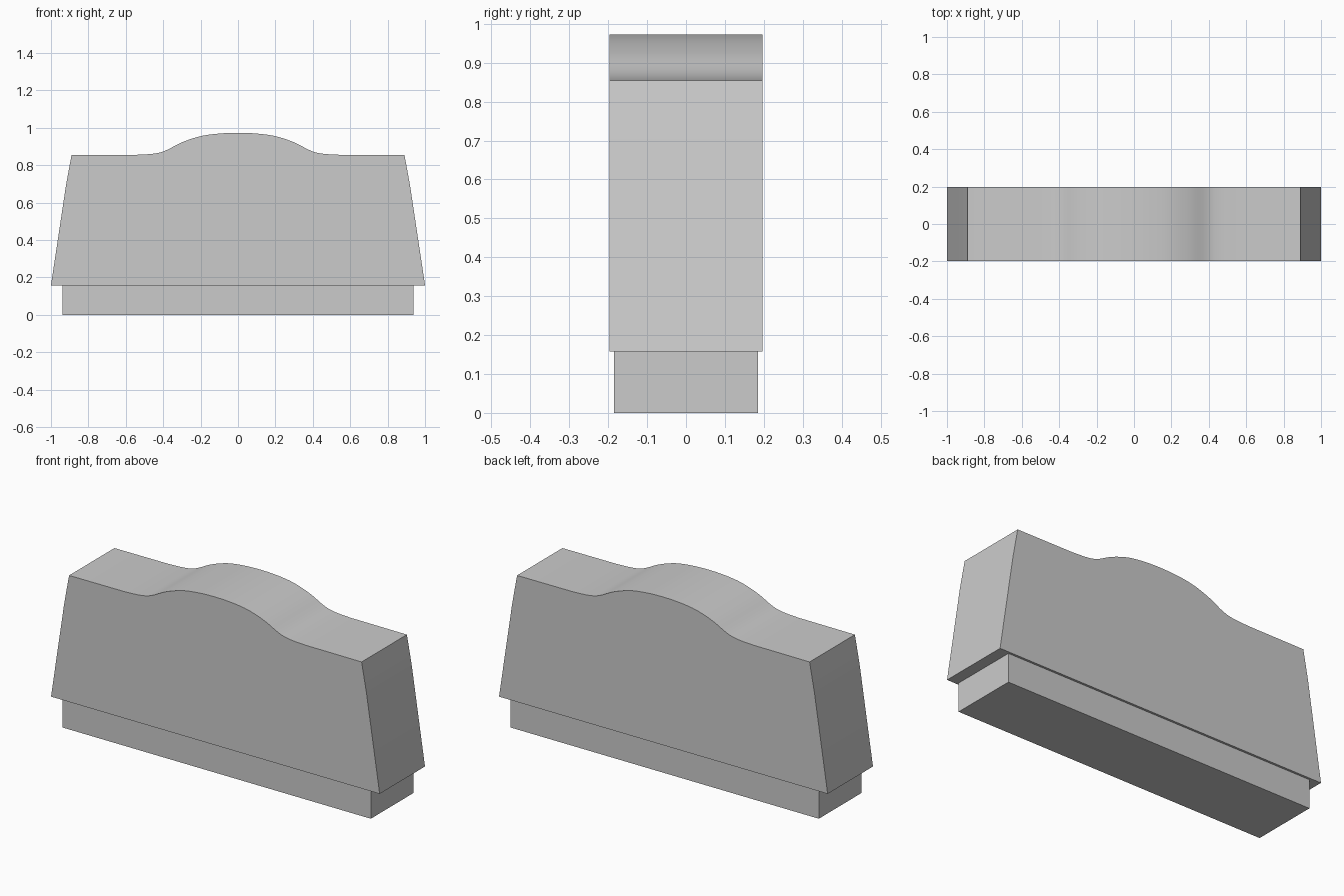
import bpy, bmesh
from mathutils import Vector

if "Cube" in bpy.data.objects:
    bpy.data.objects.remove(bpy.data.objects["Cube"])


def extrude_profile(name, points, half_depth):
    """Closed x-z outline extruded along y."""
    bm = bmesh.new()
    face = bm.faces.new([bm.verts.new((x, -half_depth, z)) for x, z in points])
    result = bmesh.ops.extrude_face_region(bm, geom=[face])
    verts = [v for v in result["geom"] if isinstance(v, bmesh.types.BMVert)]
    bmesh.ops.translate(bm, verts=verts, vec=(0, 2 * half_depth, 0))
    bmesh.ops.recalc_face_normals(bm, faces=bm.faces)
    mesh = bpy.data.meshes.new(name)
    bm.to_mesh(mesh)
    bm.free()
    obj = bpy.data.objects.new(name, mesh)
    bpy.context.collection.objects.link(obj)
    bpy.ops.object.select_all(action="DESELECT")
    obj.select_set(True)
    bpy.context.view_layer.objects.active = obj
    bpy.ops.object.shade_smooth_by_angle(angle=0.5)
    return obj


def smooth_curve(points, steps=5):
    """Catmull-Rom curve through the points."""
    p = [Vector(q) for q in points]
    p = [2 * p[0] - p[1]] + p + [2 * p[-1] - p[-2]]
    out = []
    for a, b, c, d in zip(p, p[1:], p[2:], p[3:]):
        for i in range(steps):
            t = i / steps
            out.append(0.5 * (2 * b + (c - a) * t + (2 * a - 5 * b + 4 * c - d) * t * t
                              + (3 * b - a - 3 * c + d) * t ** 3))
    return [tuple(v) for v in out] + [tuple(p[-2])]


# Plinth
extrude_profile("plinth", [(-0.938, 0), (0.938, 0), (0.938, 0.158), (-0.938, 0.158)], 0.185)

# Tapered body with a raised crest, outline mirrored about x = 0
side = [(1.0, 0.158), (0.92, 0.69), (0.905, 0.773), (0.89, 0.854)]
half_crest = [(0.55, 0.855), (0.455, 0.861), (0.39, 0.877), (0.3, 0.922),
              (0.2, 0.955), (0.1, 0.969)]
crest = smooth_curve(half_crest + [(0, 0.973)] + [(-x, z) for x, z in reversed(half_crest)])
outline = side + crest + [(-x, z) for x, z in reversed(side)]
extrude_profile("body", outline, 0.197)
